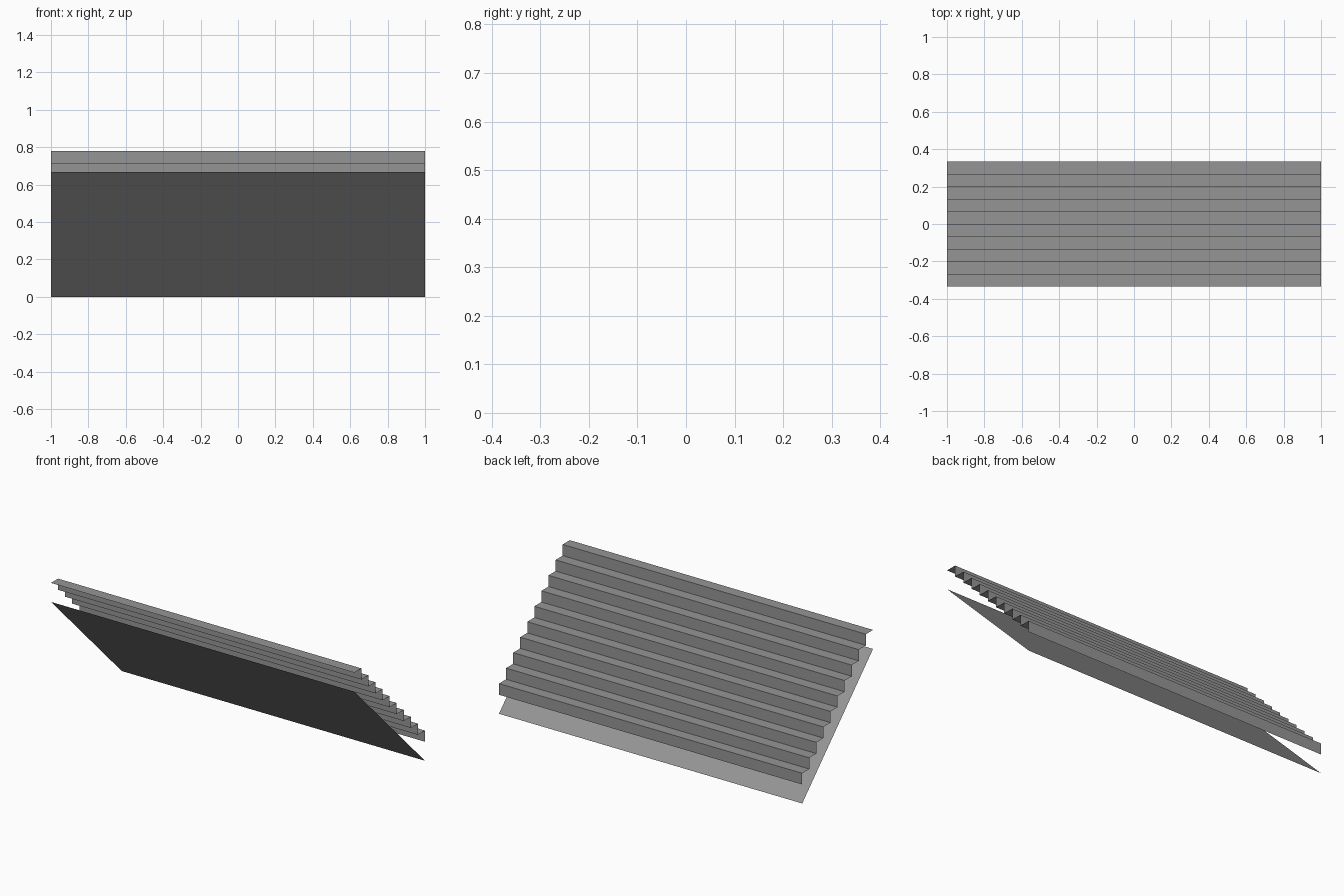
import bpy

if "Cube" in bpy.data.objects:
    bpy.data.objects.remove(bpy.data.objects["Cube"])

STEPS = 10
HALF_WIDTH = 1.0
RUN = 2 / 3            # total depth and total drop
STEP = RUN / STEPS
TOP = 0.78             # height of the uppermost tread

grey = bpy.data.materials.new("mid grey")
grey.diffuse_color = (0.30, 0.30, 0.30, 1)
grey.use_nodes = True
grey.node_tree.nodes["Principled BSDF"].inputs["Base Color"].default_value = grey.diffuse_color


def sheet(name, profile):
    """Sweep an open (y, z) profile across the full width as a thin sheet."""
    verts = [(x, y, z) for y, z in profile for x in (-HALF_WIDTH, HALF_WIDTH)]
    faces = [(2 * i, 2 * i + 1, 2 * i + 3, 2 * i + 2)
             for i in range(len(profile) - 1)]
    mesh = bpy.data.meshes.new(name)
    mesh.from_pydata(verts, [], faces)
    mesh.materials.append(grey)
    obj = bpy.data.objects.new(name, mesh)
    bpy.context.collection.objects.link(obj)
    return obj


# folded treads and risers, descending towards the back
profile = [(-RUN / 2, TOP)]
for i in range(STEPS):
    y = -RUN / 2 + (i + 1) * STEP
    profile += [(y, TOP - i * STEP), (y, TOP - (i + 1) * STEP)]
sheet("stair_treads_and_risers", profile)

# sloping underside panel, separate from the steps and open at the sides
sheet("stair_soffit", [(RUN / 2, 0), (-RUN / 2, RUN)])
